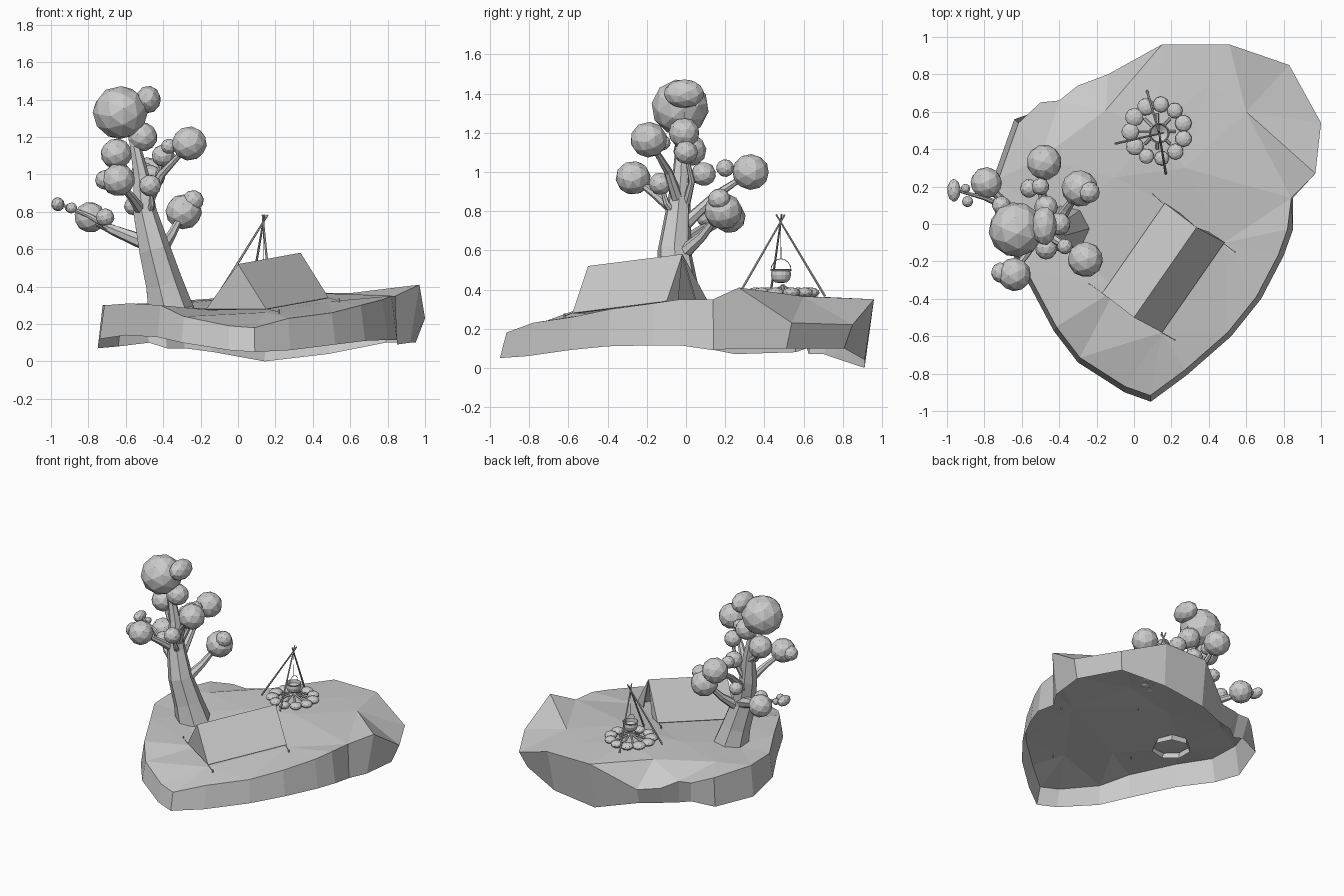
import bpy, bmesh, math, random
from mathutils import Vector, Matrix
from mathutils.geometry import delaunay_2d_cdt

if "Cube" in bpy.data.objects:
    bpy.data.objects.remove(bpy.data.objects["Cube"])

random.seed(4)


def finish(name, bm, normals=True):
    if normals:
        bmesh.ops.recalc_face_normals(bm, faces=bm.faces[:])
    me = bpy.data.meshes.new(name)
    bm.to_mesh(me)
    bm.free()
    ob = bpy.data.objects.new(name, me)
    bpy.context.collection.objects.link(ob)
    return ob


def tube(bm, pts, radii, sides=6, caps=True, groove=0):
    """Sweep a polygon along points, one radius per point; groove pulls in every other side."""
    pts = [Vector(p) for p in pts]
    rings = []
    for i, p in enumerate(pts):
        d = pts[min(i + 1, len(pts) - 1)] - pts[max(i - 1, 0)]
        if i == 0 and not caps:
            d = Vector((0, 0, 1))
        q = Vector((0, 0, 1)).rotation_difference(d.normalized())
        ring = []
        for k in range(sides):
            a, r = math.tau * k / sides, radii[i] * (1 - groove * (k % 2))
            ring.append(bm.verts.new(p + q @ Vector((math.cos(a) * r, math.sin(a) * r, 0))))
        rings.append(ring)
    for a, b in zip(rings, rings[1:]):
        for k in range(sides):
            n = (k + 1) % sides
            bm.faces.new((a[k], a[n], b[n], b[k]))
    if caps:
        bm.faces.new(rings[0])
        bm.faces.new(rings[-1])


def blob(bm, c, s, sub=2):
    """Randomly turned icosphere, scaled to the radii s."""
    rot = Matrix.Rotation(random.uniform(0, 6), 4, Vector((random.random(), random.random(), 1)))
    m = Matrix.Translation(c) @ Matrix.Diagonal((*s, 1)) @ rot
    bmesh.ops.create_icosphere(bm, subdivisions=sub, radius=1, matrix=m)


# Ground: rim (x, y, top z, bottom z) with skirt, open below
rim = [(.09, -.95, .18, .05), (.28, -.81, .23, .06), (.52, -.60, .26, .09), (.68, -.40, .30, .11),
       (.80, -.17, .33, .115), (.85, -.03, .35, .115), (.85, .14, .35, .09), (.97, .27, .41, .10),
       (1, .54, .23, .10), (.83, .85, .22, .10), (.51, .96, .35, .04), (.15, .96, .35, 0),
       (-.14, .80, .17, .05), (-.30, .74, .2, .07), (-.40, .66, .25, .07), (-.50, .65, .26, .1),
       (-.64, .56, .29, .08), (-.75, .25, .30, .07), (-.74, 0, .30, .12), (-.60, -.25, .31, .14),
       (-.43, -.57, .30, .13), (-.30, -.74, .24, .10), (-.05, -.90, .19, .06)]
inner = [(-.15, .61, .335), (.12, .5, .37), (-.1, .25, .33), (.27, .3, .37), (.6, .6, .365),
         (-.45, 0, .29), (-.1, -.35, .27), (.15, -.58, .262), (.48, -.1, .32), (.17, .11, .33),
         (-.5, .35, .31), (.4, .75, .36)]
top, bottom = [], []
for x, y, zt, zb in rim:
    back = y > .2 and x > -.55
    t, b = (1, .95) if back else (.965, 1)
    if y == .14:
        t, b = .99, 1
    top.append(Vector((x * t, y * t, zt)))
    bottom.append(Vector((x * b, y * b, zb)))
allp = top + [Vector(p) for p in inner]
n = len(rim)
creases = [(n, 11), (n, 12), (n, 14)]
_, _, faces, *_ = delaunay_2d_cdt([p.xy for p in allp],
                                  [(i, (i + 1) % n) for i in range(n)] + creases, [], 1, 1e-5)
bm = bmesh.new()
tv = [bm.verts.new(p) for p in allp]
bv = [bm.verts.new(p) for p in bottom]
for f in faces:
    bm.faces.new([tv[i] for i in f])
for i in range(n):
    j = (i + 1) % n
    bm.faces.new((tv[j], tv[i], bv[i], bv[j]))
finish("ground", bm, False)

# Tree trunk with grooved bark
bm = bmesh.new()
tube(bm, [(-.355, -.02, .25), (-.40, -.04, .42), (-.45, -.06, .60), (-.50, -.04, .80),
          (-.52, -.025, 1.0), (-.57, -.02, 1.25)], [.135, .104, .088, .066, .043, .022], 14, False, .1)
finish("trunk", bm)

# Branches: start, middle, end, start radius
bm = bmesh.new()
for a, m, e, r in [
        ((-.46, -.02, .62), (-.66, .08, .70), (-.79, .21, .76), .045),
        ((-.66, .08, .70), (-.80, .14, .78), (-.95, .18, .84), .02),
        ((-.42, -.02, .58), (-.36, .08, .67), (-.29, .18, .80), .04),
        ((-.48, -.02, .72), (-.49, .15, .88), (-.48, .33, 1.0), .035),
        ((-.50, -.03, .78), (-.57, -.15, .88), (-.65, -.27, .97), .035),
        ((-.50, -.03, .82), (-.41, -.09, 1.0), (-.27, -.18, 1.15), .035),
        ((-.51, -.02, .95), (-.58, -.01, 1.0), (-.65, .02, 1.1), .03),
        ((-.53, -.02, 1.05), (-.53, -.02, 1.2), (-.48, 0, 1.38), .02),
        ((-.49, -.03, .75), (-.46, -.1, .84), (-.47, -.13, .94), .025),
        ((-.50, -.01, .8), (-.44, .03, .95), (-.40, 0, 1.1), .025)]:
    tube(bm, [a, m, e], [r, r * .65, r * .35], 7)
finish("branches", bm)

# Foliage clumps: x, y, z, radius
leaves = [(-.63, -.03, 1.33, .148), (-.51, -.01, 1.2, .08), (-.65, .02, 1.11, .085),
          (-.26, -.19, 1.165, .095), (-.37, -.12, 1.15, .042), (-.64, -.27, .97, .09)]
leaves += [(-.71, -.26, .97, .055), (-.48, .33, 1.0, .095), (-.50, .20, 1.02, .047),
           (-.47, .09, .99, .064), (-.40, 0, 1.10, .062), (-.47, -.13, .94, .06),
           (-.29, .19, .80, .098), (-.24, .17, .86, .058), (-.79, .22, .77, .085),
           (-.71, .10, .77, .05), (-.89, .12, .82, .03), (-.90, .19, .82, .025),
           (-.56, .19, .83, .05)]
bm = bmesh.new()
for x, y, z, r in leaves:
    blob(bm, (x, y, z), (r, r, r * .97))
blob(bm, (-.48, -.01, 1.40), (.068, .105, .074))
blob(bm, (-.963, .18, .84), (.036, .062, .038))
finish("foliage", bm)

# Tent: two thin roof panels, closed back gable, open far end with flaps
F1, F2, FR = Vector((-.17, -.37, .28)), Vector((.15, -.58, .28)), Vector((0, -.50, .52))
run = Vector((.33, .475, .06))
B1, B2, BR = F1 + run, F2 + run, FR + run
bm = bmesh.new()
V = {k: bm.verts.new(p) for k, p in dict(F1=F1, F2=F2, FR=FR, B1=B1, B2=B2, BR=BR).items()}
for q in (("F1", "FR", "BR", "B1"), ("FR", "F2", "B2", "BR"), ("F1", "F2", "FR")):
    bm.faces.new([V[k] for k in q])
for a, b in ((B1, B2), (B2, B1)):
    bm.faces.new((bm.verts.new(a), bm.verts.new(a.lerp(b, .28)), bm.verts.new(BR)))
tent = finish("tent", bm)
mod = tent.modifiers.new("cloth", "SOLIDIFY")
mod.thickness = .008

# Tent ropes and pegs
bm = bmesh.new()
for c, e in ((F1, (-.24, -.32, .285)), (F2, (.22, -.62, .265)), (B1, (.10, .16, .345)), (B2, (.54, -.15, .325))):
    tube(bm, [c, e], [.002, .002], 4)
    tube(bm, [Vector(e) - Vector((0, 0, .025)), Vector(e) + Vector((0, 0, .012))], [.005, .005], 5)
finish("ropes_and_pegs", bm)

# Fire ring stones
cx, cy, cz = .125, .495, .375
bm = bmesh.new()
for i in range(11):
    a = math.tau * i / 11 + .3
    s = random.uniform(.04, .05)
    blob(bm, (cx + .145 * math.cos(a), cy + .145 * math.sin(a), cz + .01), (s, s, .026))
finish("fire_stones", bm)

# Firewood leaning to the middle
bm = bmesh.new()
for i in range(8):
    a = math.tau * i / 8
    tube(bm, [(cx + .095 * math.cos(a), cy + .095 * math.sin(a), cz),
              (cx - .01 * math.cos(a), cy - .01 * math.sin(a), cz + .045)], [.009, .008], 6)
finish("firewood", bm)

# Tripod poles crossing near the top
apex = Vector((.135, .483, .745))
bm = bmesh.new()
for foot in ((-.10, .43, .365), (.17, .27, .375), (.07, .71, .365)):
    foot = Vector(foot)
    tube(bm, [foot, foot + (apex - foot) * 1.1], [.007, .005], 6)
finish("tripod", bm)

# Hanging pot: lathed bowl, then handle and chain
px, py = .135, .485
bm = bmesh.new()
prof = [(0, .432), (.03, .436), (.047, .452), (.053, .475), (.050, .495),
        (.056, .503), (.050, .505), (.046, .48), (0, .45)]
vs = [bm.verts.new((px + r, py, z)) for r, z in prof]
es = [bm.edges.new(p) for p in zip(vs, vs[1:])]
bmesh.ops.spin(bm, geom=vs + es, cent=(px, py, 0), axis=(0, 0, 1), angle=math.tau, steps=14)
bmesh.ops.remove_doubles(bm, verts=bm.verts[:], dist=.0005)
finish("pot", bm)
bm = bmesh.new()
arc = [(px, py + .052 * math.cos(math.pi * k / 8), .495 + .062 * math.sin(math.pi * k / 8)) for k in range(9)]
tube(bm, arc, [.002] * 9, 4)
tube(bm, [(px, py, .555), apex], [.002, .002], 4)
finish("pot_handle", bm)
